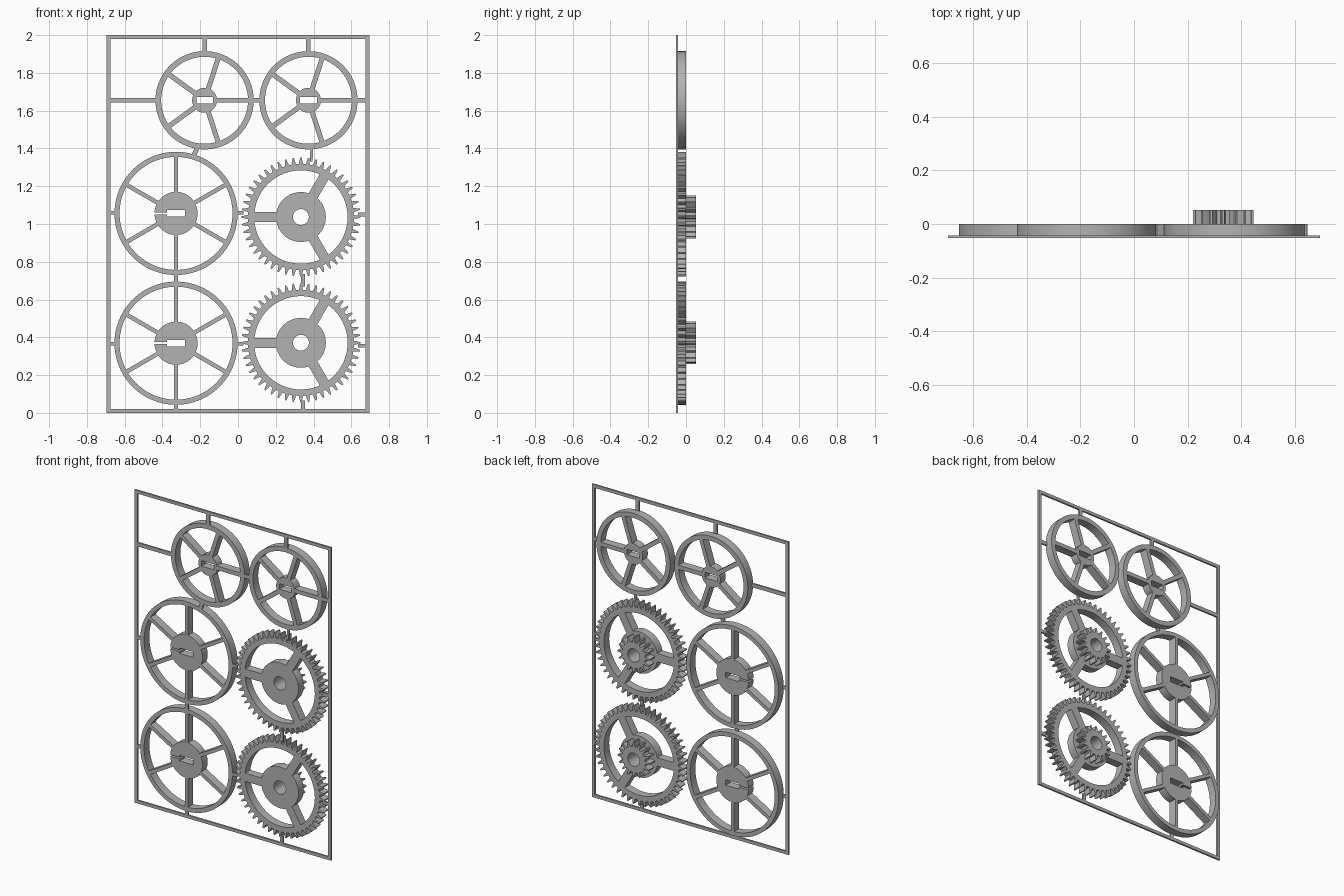
import bpy, bmesh
from math import pi, sin, cos, asin, radians

if "Cube" in bpy.data.objects:
    bpy.data.objects.remove(bpy.data.objects["Cube"])

grey = bpy.data.materials.new("plain grey")
grey.use_nodes = True
grey.diffuse_color = (0.45, 0.45, 0.45, 1)
grey.node_tree.nodes["Principled BSDF"].inputs["Base Color"].default_value = grey.diffuse_color

FRONT, FRAME_BACK, WHEEL_BACK, PINION_BACK = -0.053, -0.042, 0.0, 0.053


def polar(r, a):
    return (r * cos(a), r * sin(a))


def circle(r, n=96):
    return [polar(r, 2 * pi * i / n) for i in range(n)]


def rect(w, h):
    return [(-w / 2, -h / 2), (w / 2, -h / 2), (w / 2, h / 2), (-w / 2, h / 2)]


def arc(r, a, b, n):
    return [polar(r, a + (b - a) * i / n) for i in range(n + 1)]


def plate(name, outlines, x, z, y0, y1):
    """Solid plate from an outer outline and hole outlines, standing upright."""
    curve = bpy.data.curves.new(name, 'CURVE')
    curve.dimensions, curve.fill_mode = '2D', 'BOTH'
    curve.extrude = (y1 - y0) / 2
    for pts in outlines:
        s = curve.splines.new('POLY')
        s.points.add(len(pts) - 1)
        for p, (u, v) in zip(s.points, pts):
            p.co = (u, v, 0, 1)
        s.use_cyclic_u = True
    obj = bpy.data.objects.new(name, curve)
    bpy.context.collection.objects.link(obj)
    obj.location = (x, (y0 + y1) / 2, z)
    obj.rotation_euler = (pi / 2, 0, 0)
    bpy.ops.object.select_all(action='DESELECT')
    obj.select_set(True)
    bpy.context.view_layer.objects.active = obj
    bpy.ops.object.convert(target='MESH')
    obj = bpy.context.object
    bm = bmesh.new()
    bm.from_mesh(obj.data)
    bmesh.ops.remove_doubles(bm, verts=bm.verts, dist=1e-5)
    bmesh.ops.recalc_face_normals(bm, faces=bm.faces)
    bm.to_mesh(obj.data)
    bm.free()
    obj.data.materials.clear()
    obj.data.materials.append(grey)
    bpy.ops.object.shade_smooth_by_angle(angle=radians(20))
    return obj


def windows(hub, rim, count, start, width, slit=None):
    """Openings between spokes; the one facing -x may run into a slotted hub."""
    holes = []
    for i in range(count):
        a, b = start + 2 * pi * i / count, start + 2 * pi * (i + 1) / count
        da, db = asin(width / 2 / hub), asin(width / 2 / rim)
        outer = arc(rim, a + db, b - db, 96 // count)
        if slit and abs((a + b) / 2 - pi) < 0.01:
            w, h, gap = slit
            e = asin(gap / 2 / hub)
            inner = arc(hub, b - da, pi + e, 8)
            inner += [(-w / 2, -gap / 2), (-w / 2, -h / 2), (w / 2, -h / 2),
                      (w / 2, h / 2), (-w / 2, h / 2), (-w / 2, gap / 2)]
            inner += arc(hub, pi - e, a + da, 8)
        else:
            inner = arc(hub, b - da, a + da, 16)
        holes.append(outer + inner)
    return holes


def teeth(n, root, tip):
    """Gear outline with tapering teeth: (fraction of pitch, height)."""
    shape = [(-0.29, 0), (-0.19, 0.5), (-0.09, 1), (0.09, 1), (0.19, 0.5), (0.29, 0)]
    return [polar(root + (tip - root) * h, 2 * pi * (i + f) / n)
            for i in range(n) for f, h in shape]


# Outer frame
plate("frame", [rect(1.39, 2.0), rect(1.35, 1.96)], 0, 1, FRONT, FRAME_BACK)

# Small five-spoke wheels
for name, x in (("right", -0.177), ("left", 0.373)):
    plate("small_wheel_" + name,
          [circle(0.26), rect(0.088, 0.035)] + windows(0.066, 0.23, 5, 0, 0.026),
          x, 1.655, FRONT, WHEEL_BACK)

# Large six-spoke wheels with a slotted hub
for name, z in (("upper", 1.056), ("lower", 0.369)):
    plate("large_wheel_" + name,
          [circle(0.326)] + windows(0.114, 0.299, 6, pi / 6, 0.022, (0.095, 0.035, 0.01)),
          -0.328, z, FRONT, WHEEL_BACK)

# Three-spoke gears, each with a pinion on the back
for name, z in (("upper", 1.037), ("lower", 0.371)):
    bore = circle(0.042, 48)
    plate("gear_" + name,
          [teeth(48, 0.281, 0.315), bore] + windows(0.132, 0.247, 3, pi / 3, 0.053),
          0.333, z, FRONT, WHEEL_BACK)
    plate("pinion_" + name, [teeth(16, 0.082, 0.113), bore],
          0.333, z, WHEEL_BACK, PINION_BACK)


# Thin runners joining the parts to each other and to the frame
def runner(x0, z0, x1, z1, width):
    dx, dz = x1 - x0, z1 - z0
    k = width / 2 / (dx * dx + dz * dz) ** 0.5
    u, v = -dz * k, dx * k
    plate("runner", [[(x0 + u, z0 + v), (x0 - u, z0 - v), (x1 - u, z1 - v), (x1 + u, z1 + v)]],
          0, 0, FRONT, FRAME_BACK)


for x in (-0.177, 0.373):
    runner(x, 1.91, x, 1.985, 0.024)
for x0, x1 in ((-0.68, -0.432), (0.078, 0.118), (0.628, 0.68)):
    runner(x0, 1.655, x1, 1.655, 0.024)
for z in (1.06, 0.366):
    runner(-0.68, z, -0.65, z, 0.02)
    runner(-0.004, z, 0.03, z, 0.02)
    runner(0.635, z - 0.01, 0.68, z - 0.01, 0.02)
for x, gap in ((-0.328, (0.69, 0.735)), (0.345, (0.67, 0.735))):
    runner(x, gap[0], x, gap[1], 0.022)
    runner(x, 0.015, x, 0.065, 0.022)
runner(-0.235, 1.36, -0.215, 1.405, 0.025)
runner(0.388, 1.33, 0.39, 1.4, 0.014)
